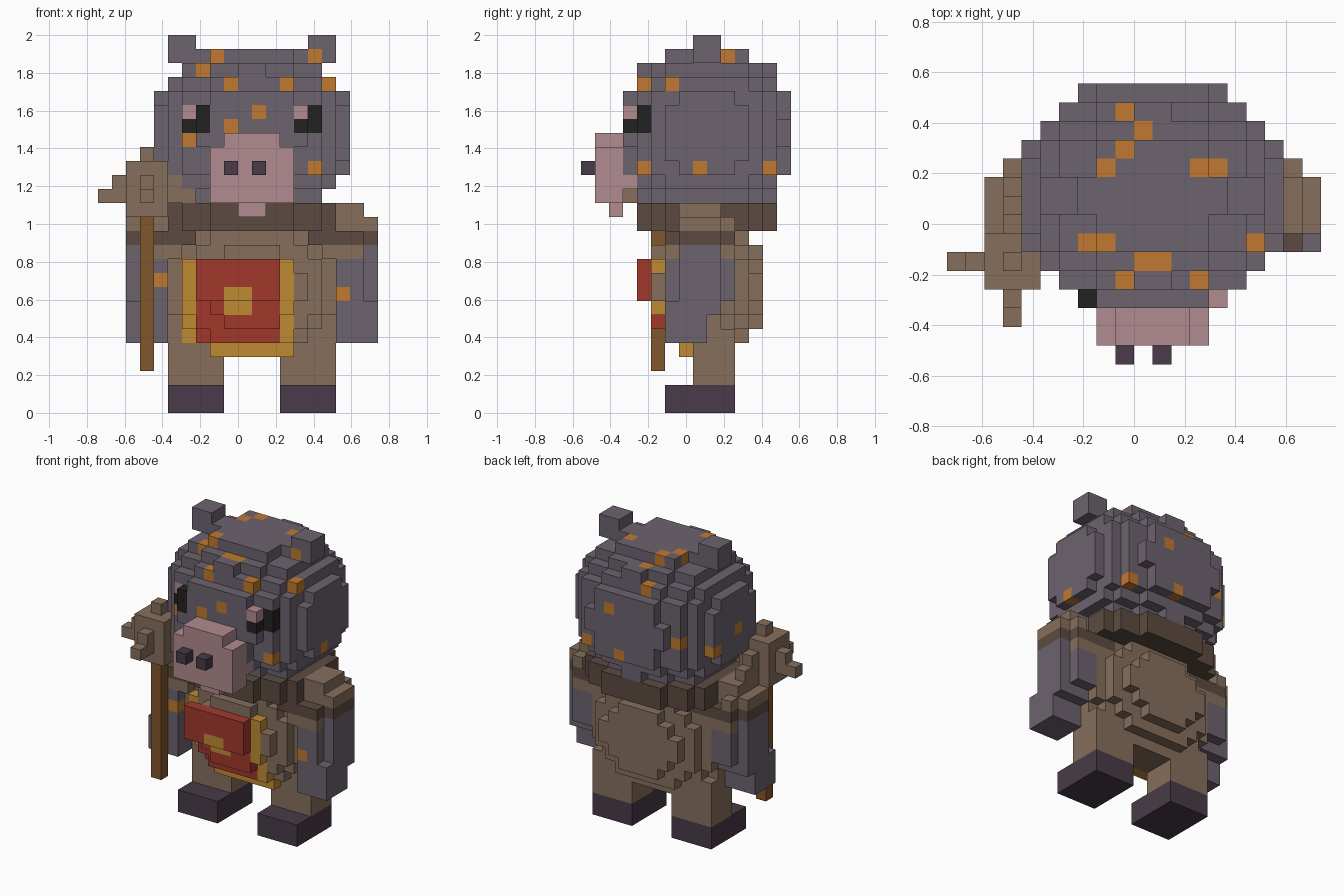
import bpy, bmesh

cube = bpy.data.objects.get("Cube")
if cube:
    bpy.data.objects.remove(cube, do_unlink=True)

V = 2 / 27                     # edge of one block
ORIGIN = (-10 * V, -7.5 * V, 0)


def linear(c):
    c /= 255
    return c / 12.92 if c <= 0.04045 else ((c + 0.055) / 1.055) ** 2.4


COLOURS = {
    "grey_purple": (109, 99, 111), "tan_cloth": (134, 111, 92),
    "dark_leather": (92, 75, 65), "orange_spot": (192, 121, 48),
    "pink_skin": (177, 139, 144), "red_cloth": (162, 57, 43),
    "gold_trim": (191, 139, 52), "black": (33, 34, 33),
    "dark_hoof": (72, 59, 72), "staff_wood": (129, 87, 45),
}
NAMES = list(COLOURS)
MATS = []
for name, rgb in COLOURS.items():
    m = bpy.data.materials.new(name)
    m.use_nodes = True
    col = (*[linear(c) for c in rgb], 1)
    m.diffuse_color = col
    bsdf = m.node_tree.nodes["Principled BSDF"]
    bsdf.inputs["Base Color"].default_value = col
    bsdf.inputs["Roughness"].default_value = 0.9
    MATS.append(m)


# Block helpers: a part is a dictionary of grid cell -> colour name
def box(colour, i0, i1, j0, j1, k0, k1):
    return {(i, j, k): colour for i in range(i0, i1)
            for j in range(j0, j1) for k in range(k0, k1)}


def ellipsoid(colour, centre, radius, limit=1.15):
    lo = [int(c - r) - 1 for c, r in zip(centre, radius)]
    hi = [int(c + r) + 1 for c, r in zip(centre, radius)]
    cells = box(colour, lo[0], hi[0], lo[1], hi[1], lo[2], hi[2])
    return {p: c for p, c in cells.items() if sum(
        ((p[a] + 0.5 - centre[a]) / radius[a]) ** 2 for a in range(3)) <= limit}


def mirror(part):
    return {(21 - i, j, k): c for (i, j, k), c in part.items()}


def paint(part, axis, sign, colour, cells):
    """Colour the outermost block along an axis for each pair of other coordinates."""
    for cell in cells:
        line = [p for p in part if tuple(p[a] for a in range(3) if a != axis) == cell]
        if line:
            part[max(line, key=lambda p: p[axis] * sign)] = colour


SIDES = [(axis, s) for axis in range(3) for s in (0, 1)]
taken = set()


def build(name, part):
    """Skin the blocks of a part; blocks already used by earlier parts are left out."""
    part = {p: c for p, c in part.items() if p not in taken}
    taken.update(part)
    bm = bmesh.new()
    verts = {}
    for p, colour in part.items():
        for axis, s in SIDES:
            q = list(p)
            q[axis] += 1 if s else -1
            if tuple(q) in part:
                continue
            u, w = (axis + 1) % 3, (axis + 2) % 3
            ring = []
            for du, dw in ((0, 0), (1, 0), (1, 1), (0, 1)):
                c = list(p)
                c[axis] += s
                c[u] += du
                c[w] += dw
                c = tuple(c)
                if c not in verts:
                    verts[c] = bm.verts.new([o + V * n for o, n in zip(ORIGIN, c)])
                ring.append(verts[c])
            face = bm.faces.new(ring if s else ring[::-1])
            face.material_index = NAMES.index(colour)
    mesh = bpy.data.meshes.new(name)
    bm.to_mesh(mesh)
    bm.free()
    # Keep only the materials this part uses
    used = sorted({f.material_index for f in mesh.polygons})
    slots = [used.index(f.material_index) for f in mesh.polygons]
    for n in used:
        mesh.materials.append(MATS[n])
    mesh.polygons.foreach_set("material_index", slots)
    bpy.context.collection.objects.link(bpy.data.objects.new(name, mesh))


# Eyes: inner column stands one block further forward
right_eye = box("black", 7, 8, 3, 4, 20, 22) | box("black", 6, 7, 4, 5, 20, 21) \
    | box("pink_skin", 6, 7, 4, 5, 21, 22)
left_eye = box("black", 14, 15, 3, 4, 20, 21) | box("black", 15, 16, 4, 5, 20, 22) \
    | box("pink_skin", 14, 15, 3, 4, 21, 22)
build("right_eye", right_eye)
build("left_eye", left_eye)

# Snout with chin and nostrils
build("snout", box("pink_skin", 8, 14, 1, 3, 15, 19) | box("pink_skin", 9, 13, 1, 3, 19, 20)
      | box("pink_skin", 8, 14, 3, 4, 16, 17) | box("pink_skin", 10, 12, 2, 3, 14, 15))
for side, i in (("right", 9), ("left", 11)):
    build(side + "_nostril", box("dark_hoof", i, i + 1, 0, 1, 17, 18))

# Ears
ear = box("grey_purple", 15, 17, 8, 10, 25, 27)
build("right_ear", mirror(ear))
paint(ear, 1, -1, "orange_spot", [(15, 25)])
build("left_ear", ear)

# Collar, belly and apron
collar = {p: "dark_leather" for p in ellipsoid("", (11, 9, 14), (6, 5, 9)) if 13 <= p[2] < 15}
build("collar", collar)
body = ellipsoid("tan_cloth", (11, 9, 9), (6, 4, 5))
body |= box("red_cloth", 7, 13, 4, 5, 8, 11)
paint(body, 1, -1, "red_cloth", [(i, k) for i in range(7, 13) for k in range(5, 11)])
paint(body, 1, -1, "gold_trim", [(i, k) for i in (6, 13) for k in range(5, 11)])
paint(body, 1, -1, "gold_trim", [(i, 4) for i in range(8, 14)])
paint(body, 1, -1, "gold_trim", [(i, k) for i in (9, 10) for k in (7, 8)])
build("body", body)

# Head with spots, seen per side
head = ellipsoid("grey_purple", (11, 9, 20), (7, 6, 6))
paint(head, 1, -1, "orange_spot", [(8, 25), (9, 23), (13, 23), (16, 23), (11, 21),
                                   (9, 20), (6, 19), (15, 17)])
paint(head, 2, 1, "orange_spot", [(9, 13), (10, 12), (9, 11), (8, 10), (14, 10), (7, 6),
                                  (8, 6), (10, 5), (11, 5), (13, 4), (16, 6)])
paint(head, 0, 1, "orange_spot", [(6, 23), (10, 25), (4, 17), (8, 17), (13, 17)])
paint(head, 0, -1, "orange_spot", [(11, 18), (8, 19), (13, 19)])
paint(head, 1, 1, "orange_spot", [(12, 21), (11, 17)])
build("head", head)

# Sleeves: shoulder cap over a dark cuff
sleeve = box("tan_cloth", 16, 19, 7, 10, 14, 15) | box("tan_cloth", 16, 20, 7, 10, 13, 14) \
    | box("tan_cloth", 18, 19, 7, 11, 13, 14) | box("dark_leather", 15, 19, 6, 11, 12, 13) \
    | box("dark_leather", 19, 20, 7, 10, 12, 13) | box("tan_cloth", 16, 19, 6, 11, 11, 12)

# Arms: hands step forward at the bottom
arm = box("grey_purple", 17, 19, 6, 11, 8, 11) | box("grey_purple", 19, 20, 7, 10, 8, 12) \
    | box("grey_purple", 17, 20, 6, 10, 7, 8) | box("grey_purple", 17, 20, 6, 9, 5, 7)
right_arm = mirror(arm)
paint(arm, 1, -1, "orange_spot", [(17, 8)])
paint(right_arm, 1, -1, "orange_spot", [(4, 9)])
build("left_sleeve", sleeve)
build("right_sleeve", mirror(sleeve))
build("left_arm", arm)
build("right_arm", right_arm)

# Legs and feet
for side, i in (("right", 5), ("left", 13)):
    build(side + "_leg", box("tan_cloth", i, i + 4, 8, 11, 2, 6))
    build(side + "_foot", box("dark_hoof", i, i + 4, 6, 11, 0, 2))

# Staff with a spiked block on top
build("staff", box("staff_wood", 3, 4, 5, 6, 3, 14))
mace = box("tan_cloth", 2, 5, 4, 7, 14, 18) | box("tan_cloth", 3, 4, 5, 6, 18, 19)
for dx, dy in ((-1, 0), (1, 0), (0, -1), (0, 1)):
    a, b = 3 + 2 * dx, 5 + 2 * dy
    mace |= box("tan_cloth", a, a + 1, b, b + 1, 15, 17)
    a, b = a + dx, b + dy
    mace |= box("tan_cloth", a, a + 1, b, b + 1, 15, 16)
build("staff_head", mace)
